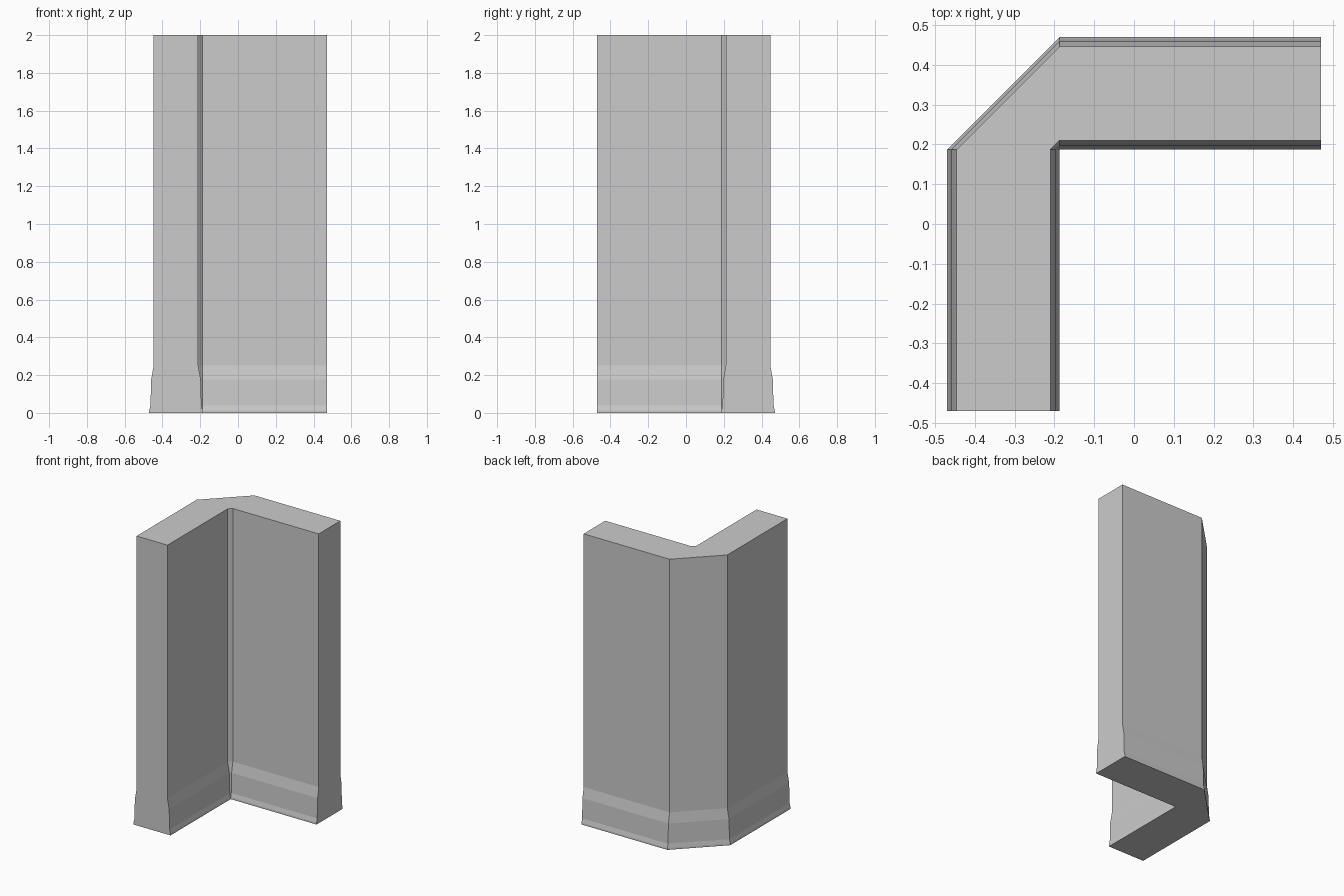
import bpy
import bmesh

if "Cube" in bpy.data.objects:
    bpy.data.objects.remove(bpy.data.objects["Cube"])

HALF = 0.47      # outer half extent at the foot
INNER = 0.187    # inner face distance at the foot, also the corner pivot

# wall side profile: (height, inset from the foot on both faces)
PROFILE = [(0.0, 0.0), (0.012, 0.0), (0.04, 0.0065),
           (0.178, 0.0105), (0.25, 0.0235), (2.0, 0.0235)]


def outline(inset):
    """L-shaped plan with a chamfered outer corner and a small inner chamfer."""
    outer, inner = HALF - inset, INNER + inset
    arm = [(HALF, inner), (HALF, outer), (-INNER, outer)]
    # second arm mirrors the first across the diagonal
    mirrored = [(-y, -x) for x, y in reversed(arm)]
    return arm + mirrored + [(-inner, INNER), (-INNER, inner)]


# corner wall: stacked outlines joined by side faces
bm = bmesh.new()
rings = [[bm.verts.new((x, y, z)) for x, y in outline(inset)]
         for z, inset in PROFILE]
n = len(rings[0])
for low, high in zip(rings, rings[1:]):
    for i in range(n):
        j = (i + 1) % n
        bm.faces.new((low[i], low[j], high[j], high[i]))

# bottom and top caps, split at the corner
for ring in (rings[0], rings[-1]):
    bm.faces.new((ring[0], ring[1], ring[2], ring[7]))
    bm.faces.new((ring[2], ring[3], ring[6], ring[7]))
    bm.faces.new((ring[3], ring[4], ring[5], ring[6]))

# inner chamfer closes to a point at the foot
bmesh.ops.remove_doubles(bm, verts=bm.verts[:], dist=0.0001)
bmesh.ops.recalc_face_normals(bm, faces=bm.faces[:])

mesh = bpy.data.meshes.new("corner_wall")
bm.to_mesh(mesh)
bm.free()
bpy.context.collection.objects.link(bpy.data.objects.new("corner_wall", mesh))
